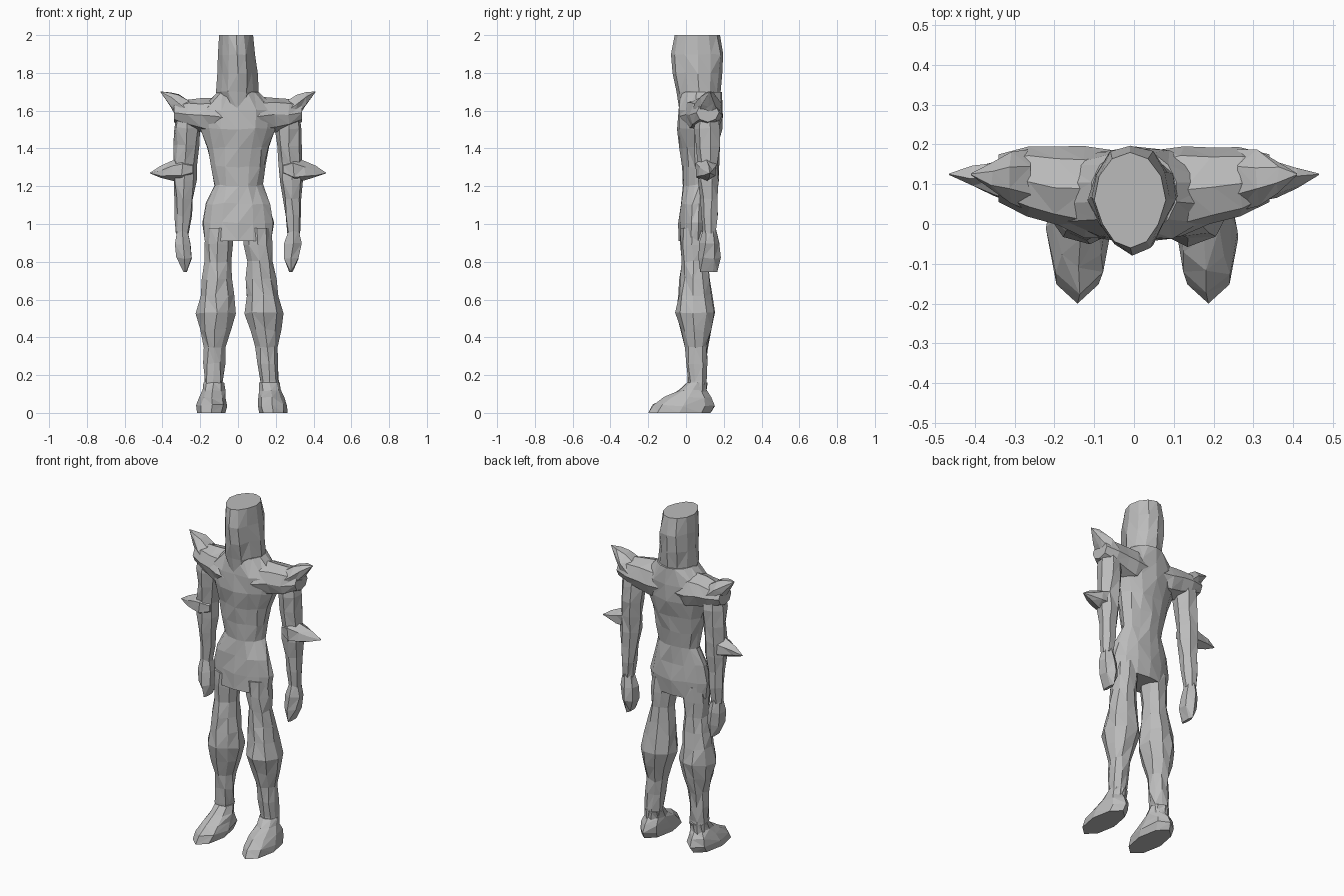
import bpy, bmesh, math, random
from mathutils import Vector

random.seed(4)
cube = bpy.data.objects.get("Cube")
if cube:
    bpy.data.objects.remove(cube)

stone = bpy.data.materials.new("stone_grey")
stone.use_nodes = True
stone.diffuse_color = (0.5, 0.5, 0.5, 1)
stone.node_tree.nodes["Principled BSDF"].inputs["Base Color"].default_value = stone.diffuse_color


def bridge(bm, low, high):
    """Join two rings with triangles whose diagonals turn at random."""
    count = len(low)
    for k in range(count):
        following = (k + 1) % count
        a, b, c, d = low[k], low[following], high[following], high[k]
        if random.random() < 0.5:
            a, b, c, d = b, c, d, a
        bm.faces.new((a, b, c))
        bm.faces.new((a, c, d))


def loft(name, start, end, widths, depths=None, sides=8, sideways=False, place=None):
    """Loft evenly spaced elliptical rings from start to end.
    Rings lie flat, or face along x when sideways."""
    start, end = Vector(start), Vector(end)
    depths = depths or widths
    last = len(widths) - 1
    bm = bmesh.new()
    rings = []
    for i, (width, depth) in enumerate(zip(widths, depths)):
        centre = start.lerp(end, i / last)
        rough = 0.006 if 0 < i < last else 0
        ring = []
        for k in range(sides):
            angle = math.tau * k / sides - math.pi / 2
            u, v = width * math.cos(angle), depth * math.sin(angle)
            point = centre + Vector((0, u, v) if sideways else (u, v, 0))
            point += Vector([random.uniform(-rough, rough) for axis in "xyz"])
            ring.append(bm.verts.new(place(point) if place else point))
        rings.append(ring)
    for low, high in zip(rings, rings[1:]):
        bridge(bm, low, high)
    bm.faces.new(rings[0])
    bm.faces.new(rings[-1])
    bmesh.ops.recalc_face_normals(bm, faces=bm.faces)
    mesh = bpy.data.meshes.new(name)
    bm.to_mesh(mesh)
    bm.free()
    mesh.materials.append(stone)
    obj = bpy.data.objects.new(name, mesh)
    bpy.context.collection.objects.link(obj)


# Torso: flared tunic hem, narrow waist, broad chest, sloping neck
loft("torso", (0, 0.045, 0.91), (0, 0.08, 1.7),
     widths=[0.18, 0.19, 0.17, 0.13, 0.145, 0.165, 0.2, 0.21, 0.11],
     depths=[0.085, 0.09, 0.085, 0.075, 0.085, 0.1, 0.12, 0.12, 0.11],
     sides=14)


def narrow_face(point):
    """Pinch the front of the head so that it forms a ridge."""
    if point.y < 0.03:
        point.x *= 0.9
    return point


# Head: flat-topped helm with a ridge down the face
loft("head", (0, 0.065, 1.6), (-0.01, 0.06, 2),
     widths=[0.07, 0.11, 0.105, 0.1, 0.09],
     depths=[0.1, 0.12, 0.13, 0.135, 0.12],
     sides=12, place=narrow_face)

for side, word in ((1, "left"), (-1, "right")):
    def mirror(point):
        return Vector((point.x * side, point.y, point.z))

    def stance(point):
        """The right foot stands closer to the centre line than the left."""
        inward = 0.045 * max(0, 1 - point.z) if side < 0 else 0
        return Vector(((point.x - inward) * side, point.y, point.z))

    # Shoulder mass and the upturned spike on its guard
    loft(word + "_shoulder", (0.05, 0.075, 1.56), (0.34, 0.115, 1.59),
         widths=[0.11, 0.115, 0.1, 0.09, 0.06],
         depths=[0.09, 0.1, 0.09, 0.08, 0.05],
         sideways=True, place=mirror)
    loft(word + "_shoulder_spike", (0.26, 0.11, 1.58), (0.41, 0.125, 1.7),
         widths=[0.08, 0.07, 0.04, 0.002],
         sides=7, sideways=True, place=mirror)

    # Arm
    loft(word + "_arm", (0.265, 0.112, 1.6), (0.295, 0.125, 0.95),
         widths=[0.06, 0.07, 0.065, 0.06, 0.06, 0.05, 0.045, 0.035],
         sides=7, place=mirror)

    # Elbow guard with a side spike
    loft(word + "_elbow_spike", (0.24, 0.1, 1.29), (0.465, 0.125, 1.27),
         widths=[0.035, 0.065, 0.05, 0.03, 0.002],
         sides=6, sideways=True, place=mirror)

    # Mitten-like hand, flattened to a wedge at the fingertips
    loft(word + "_hand", (0.295, 0.125, 0.97), (0.28, 0.12, 0.745),
         widths=[0.03, 0.05, 0.045, 0.01],
         depths=[0.035, 0.05, 0.06, 0.045],
         sides=6, place=mirror)

    # Leg with a bulging knee guard
    loft(word + "_leg", (0.1, 0.045, 0.98), (0.175, 0.06, 0.08),
         widths=[0.075, 0.075, 0.07, 0.08, 0.09, 0.105,
                 0.085, 0.06, 0.055, 0.05, 0.05],
         sides=9, place=stance)

    # Pointed boot
    loft(word + "_boot", (0.187, -0.035, 0), (0.166, 0.06, 0.16),
         widths=[0.075, 0.08, 0.07, 0.06, 0.055],
         depths=[0.165, 0.16, 0.125, 0.07, 0.055],
         place=stance)
